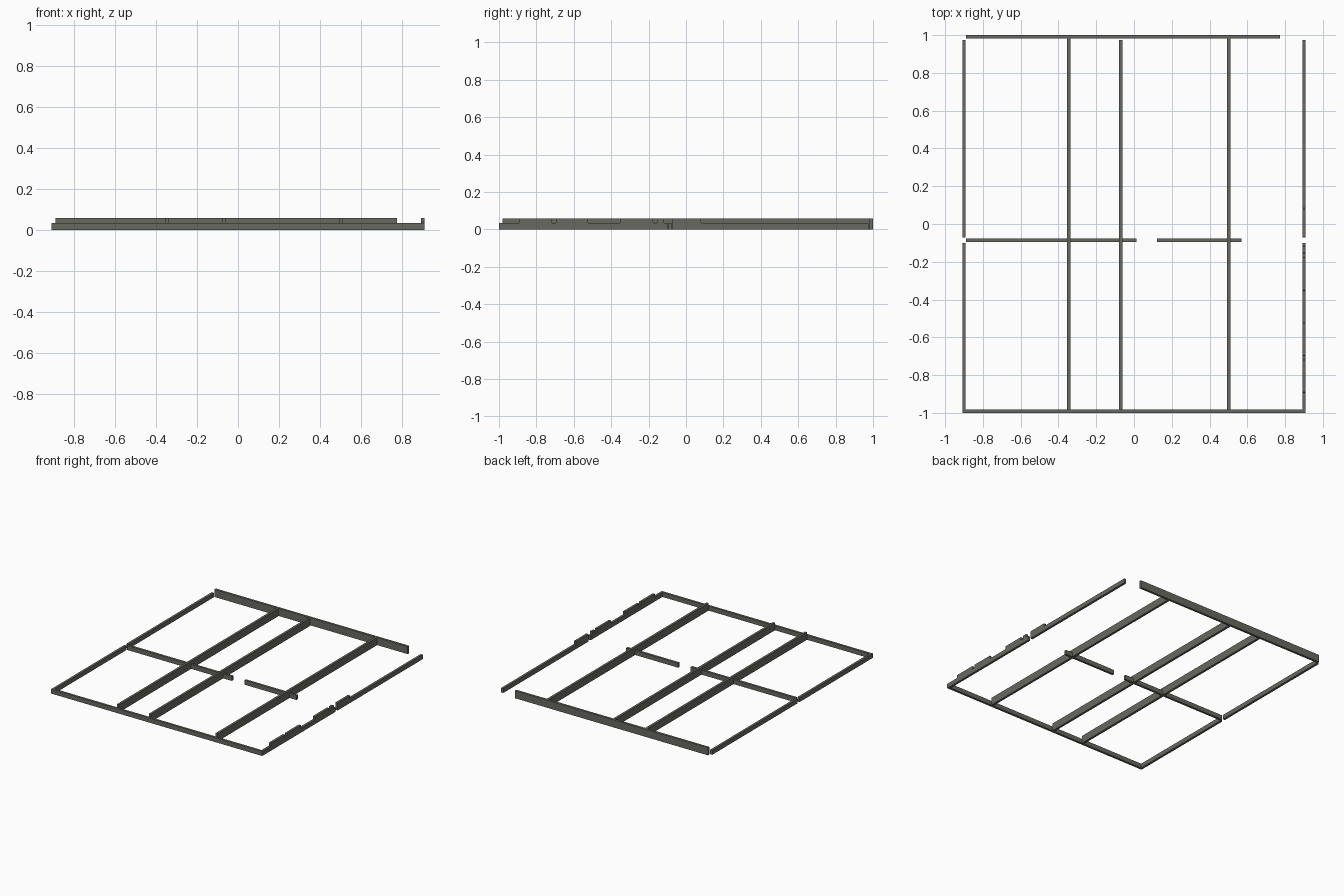
import bpy, bmesh

if "Cube" in bpy.data.objects:
    bpy.data.objects.remove(bpy.data.objects["Cube"])

LOW, HIGH = 0.035, 0.059   # low rail and tall beam heights
T = 0.018                  # wall thickness
OUT = 0.909                # outer half width
IN = OUT - T

# dark olive grey
mat = bpy.data.materials.new("dark_grey")
mat.diffuse_color = (0.14, 0.14, 0.12, 1)
mat.use_nodes = True
mat.node_tree.nodes["Principled BSDF"].inputs["Base Color"].default_value = mat.diffuse_color


def finish(name, bm):
    bmesh.ops.recalc_face_normals(bm, faces=bm.faces[:])
    me = bpy.data.meshes.new(name)
    bm.to_mesh(me)
    bm.free()
    me.materials.append(mat)
    ob = bpy.data.objects.new(name, me)
    bpy.context.collection.objects.link(ob)
    return ob


def box(name, x0, x1, y0, y1, h):
    bm = bmesh.new()
    bmesh.ops.create_cube(bm, size=1)
    for v in bm.verts:
        v.co.x = x1 if v.co.x > 0 else x0
        v.co.y = y1 if v.co.y > 0 else y0
        v.co.z = h if v.co.z > 0 else 0
    return finish(name, bm)


def notched_rail(name, x0, x1, y0, y1, teeth):
    # side profile in y/z with raised blocks, extruded across x
    c = 0.004
    pts = [(y0, 0), (y0, LOW)]
    for a, b in teeth:
        if a > y0:
            pts += [(a - c, LOW), (a, LOW + c)]
        else:
            pts.pop()
        pts += [(a, HIGH), (b, HIGH), (b, LOW + c), (b + c, LOW)]
    pts += [(y1, LOW), (y1, 0)]
    bm = bmesh.new()
    face = bm.faces.new([bm.verts.new((x0, y, z)) for y, z in pts])
    ext = bmesh.ops.extrude_face_region(bm, geom=[face], use_keep_orig=True)
    for g in ext["geom"]:
        if isinstance(g, bmesh.types.BMVert):
            g.co.x = x1
    return finish(name, bm)


# outer frame
box("front_rail", -OUT, OUT, -1, -1 + T, LOW)
box("back_board", -0.89, 0.774, 1 - T, 1, HIGH)
box("left_rail_front", -OUT, -IN, -1 + T, -0.1, LOW)
box("left_rail_back", -OUT, -IN, -0.072, 0.975, LOW)

# right rails with raised blocks
notched_rail("right_rail_front", IN, OUT, -1 + T, -0.1,
             [(-0.89, -0.72), (-0.695, -0.525), (-0.35, -0.178), (-0.153, -0.12)])
notched_rail("right_rail_back", IN, OUT, -0.072, 0.975, [(-0.072, 0.08)])

# tall beams running front to back
for name, x, end in (("left", -0.346, 0.982), ("middle", -0.07, 0.975), ("right", 0.502, 0.982)):
    box(f"long_beam_{name}", x - T / 2, x + T / 2, -1 + T, end, HIGH)

# low cross bars
box("cross_bar_left", -0.89, 0.014, -0.096, -0.078, LOW)
box("cross_bar_right", 0.122, 0.57, -0.096, -0.078, LOW)
